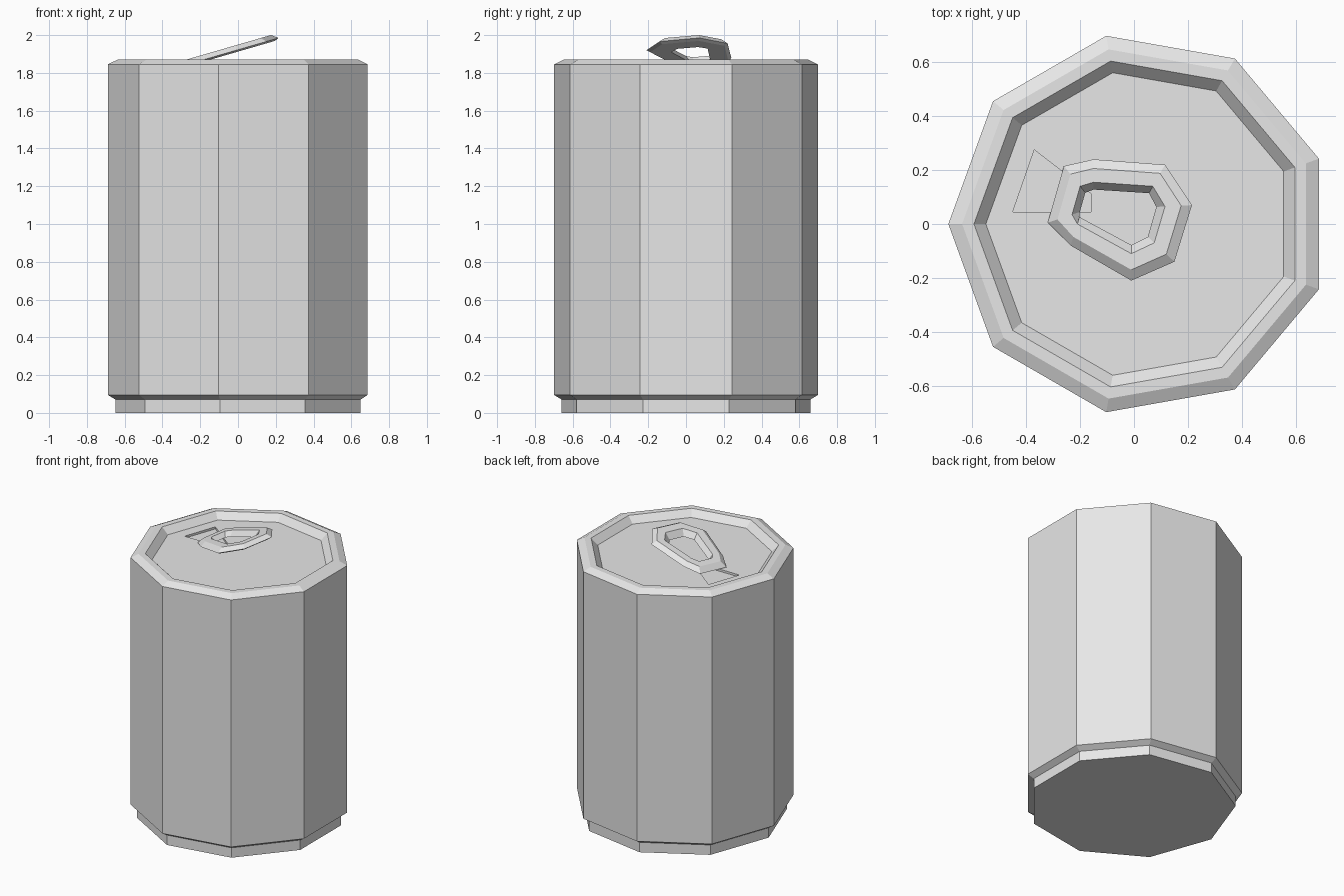
import bpy
import bmesh
import math

cube = bpy.data.objects.get("Cube")
if cube:
    bpy.data.objects.remove(cube, do_unlink=True)

# One bare metal colour
GREY = (0.8, 0.8, 0.8, 1.0)
metal = bpy.data.materials.new("light_grey_metal")
metal.use_nodes = True
metal.diffuse_color = GREY
metal.node_tree.nodes["Principled BSDF"].inputs["Base Color"].default_value = GREY


def skin_loops(name, loops, closed=False):
    """Bridge matching rings of points; cap both ends unless the last meets the first."""
    bm = bmesh.new()
    rings = [[bm.verts.new(p) for p in loop] for loop in loops]
    n = len(rings[0])
    pairs = list(zip(rings, rings[1:]))
    if closed:
        pairs.append((rings[-1], rings[0]))
    else:
        bm.faces.new(rings[0])
        bm.faces.new(rings[-1])
    for a, b in pairs:
        for i in range(n):
            j = (i + 1) % n
            bm.faces.new((a[i], a[j], b[j], b[i]))
    bmesh.ops.recalc_face_normals(bm, faces=bm.faces[:])
    mesh = bpy.data.meshes.new(name)
    bm.to_mesh(mesh)
    bm.free()
    mesh.materials.append(metal)
    obj = bpy.data.objects.new(name, mesh)
    bpy.context.collection.objects.link(obj)
    return obj


# Can body: nine-sided lathe from foot to recessed lid
SIDES = 9
CENTRE_X = 0.02
FLOOR_Z = 1.825
profile = [(0.668, 0), (0.668, 0.07), (0.709, 0.095), (0.709, 1.845),
           (0.658, 1.87), (0.614, 1.87), (0.57, FLOOR_Z)]


def ring(radius, z):
    angles = [math.pi + math.tau * k / SIDES for k in range(SIDES)]
    return [(CENTRE_X + radius * math.cos(a), radius * math.sin(a), z) for a in angles]


can_body = skin_loops("can_body", [ring(r, z) for r, z in profile])

# Shallow mouth panel pressed into the lid
mouth = [(-0.45, 0.045), (-0.16, 0.045), (-0.16, 0.113), (-0.37, 0.275)]
cutter = skin_loops("mouth_cutter", [[(x, y, FLOOR_Z + dz) for x, y in mouth]
                                     for dz in (-0.015, 0.02)])
cutter.hide_render = True
cut = can_body.modifiers.new("mouth_recess", 'BOOLEAN')
cut.operation = 'DIFFERENCE'
cut.solver = 'EXACT'
cut.object = cutter
bpy.context.view_layer.objects.active = can_body
bpy.ops.object.modifier_apply(modifier=cut.name)
bpy.data.objects.remove(cutter, do_unlink=True)

# Pull tab: tilted ring with bevelled outer edge and sloping hole
outer = [(-0.32, 0.005), (-0.26, 0.215), (-0.15, 0.24), (0.115, 0.22),
         (0.215, 0.07), (0.15, -0.14), (-0.01, -0.21), (-0.235, -0.08)]
hole = [(-0.23, 0.035), (-0.2, 0.14), (-0.15, 0.155), (0.07, 0.14),
        (0.115, 0.065), (0.075, -0.07), (-0.01, -0.11), (-0.21, 0.0)]


def tab_ring(t, height):
    """Ring between outer outline (0) and hole (1), lifted off the tilted plane."""
    points = []
    for (ax, ay), (bx, by) in zip(outer, hole):
        x, y = ax + (bx - ax) * t, ay + (by - ay) * t
        points.append((x, y, 1.985 - 0.29 * (0.215 - x) + height))
    return points


section = [(0, 0), (0.4, 0.027), (1, 0.027), (1.32, -0.01), (0.2, -0.01)]
pull_tab = skin_loops("pull_tab", [tab_ring(t, h) for t, h in section], closed=True)
